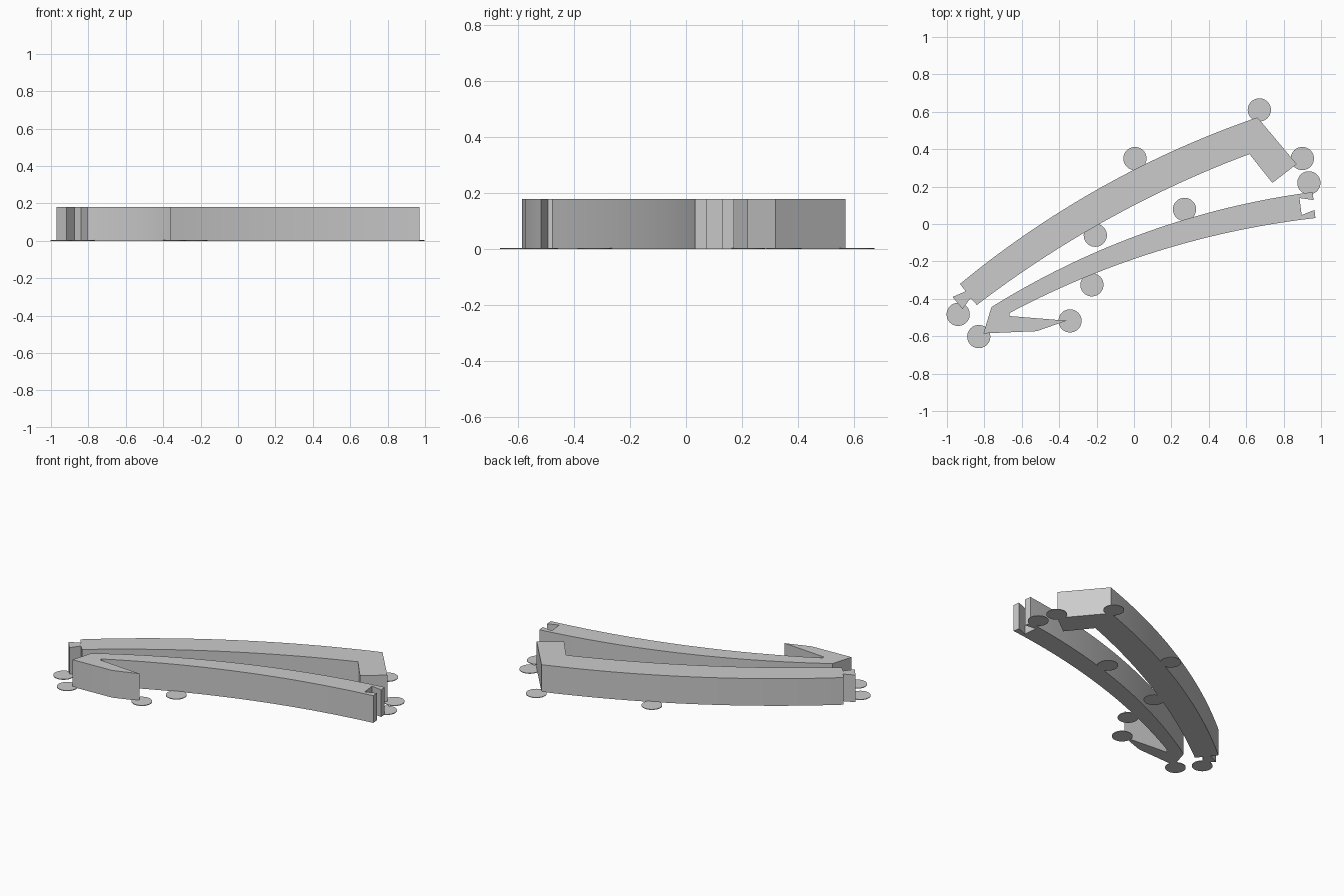
import bpy, bmesh, math
from mathutils import Vector

if "Cube" in bpy.data.objects:
    bpy.data.objects.remove(bpy.data.objects["Cube"])

HEIGHT = 0.18
DISC_R, DISC_H = 0.062, 0.004

grey = bpy.data.materials.new("plain grey")
grey.diffuse_color = (0.6, 0.6, 0.6, 1)
grey.use_nodes = True
grey.node_tree.nodes["Principled BSDF"].inputs["Base Color"].default_value = grey.diffuse_color


def arc(a, m, b, n=24):
    """Points on the circle arc from a through m to b."""
    a, m, b = Vector(a), Vector(m), Vector(b)
    d = 2 * (a.x * (m.y - b.y) + m.x * (b.y - a.y) + b.x * (a.y - m.y))
    A, M, B = a.length_squared, m.length_squared, b.length_squared
    c = Vector(((A * (m.y - b.y) + M * (b.y - a.y) + B * (a.y - m.y)) / d,
                (A * (b.x - m.x) + M * (a.x - b.x) + B * (m.x - a.x)) / d))
    r = (a - c).length
    t0 = math.atan2(a.y - c.y, a.x - c.x)
    t1 = math.atan2(b.y - c.y, b.x - c.x)
    return [(c.x + r * math.cos(t0 + (t1 - t0) * i / n),
             c.y + r * math.sin(t0 + (t1 - t0) * i / n)) for i in range(n + 1)]


def finish(ob):
    ob.data.materials.append(grey)
    bpy.ops.object.select_all(action='DESELECT')
    ob.select_set(True)
    bpy.context.view_layer.objects.active = ob
    bpy.ops.object.shade_smooth_by_angle(angle=math.radians(20))


def extrude_outline(name, outline, height):
    bm = bmesh.new()
    face = bm.faces.new([bm.verts.new((x, y, 0)) for x, y in outline])
    top = bmesh.ops.extrude_face_region(bm, geom=[face])["geom"]
    bmesh.ops.translate(bm, vec=(0, 0, height),
                        verts=[v for v in top if isinstance(v, bmesh.types.BMVert)])
    bmesh.ops.recalc_face_normals(bm, faces=bm.faces)
    caps = [f for f in bm.faces if len(f.verts) > 4]
    bmesh.ops.triangulate(bm, faces=caps)
    me = bpy.data.meshes.new(name)
    bm.to_mesh(me)
    bm.free()
    ob = bpy.data.objects.new(name, me)
    bpy.context.collection.objects.link(ob)
    finish(ob)


# Wide arm: curved bar, hook at the right, notched tab at the left
wide = arc((-0.93, -0.32), (0, 0.29), (0.66, 0.57))
wide += [(0.87, 0.32), (0.74, 0.22)]
wide += arc((0.617, 0.374), (0, 0.10), (-0.84, -0.433))
wide += [(-0.874, -0.396), (-0.917, -0.455), (-0.97, -0.39), (-0.90, -0.36)]
extrude_outline("wide_arm", wide, HEIGHT)

# Narrow arm: curved bar, slot at the right, folded-back barb at the left
narrow = arc((-0.762, -0.444), (0, -0.068), (0.955, 0.171))
narrow += [(0.96, 0.128), (0.885, 0.139), (0.896, 0.048), (0.965, 0.075)]
narrow += arc((0.97, 0.032), (0, -0.187), (-0.666, -0.476))
narrow += [(-0.666, -0.492), (-0.36, -0.517), (-0.52, -0.573), (-0.805, -0.585)]
extrude_outline("narrow_arm", narrow, HEIGHT)

# Thin round pads on the ground along the arms
pads = [(0.67, 0.61), (0.005, 0.35), (0.90, 0.35), (0.935, 0.22), (0.27, 0.078),
        (-0.207, -0.06), (-0.225, -0.325), (-0.342, -0.518), (-0.94, -0.483), (-0.83, -0.602)]
for i, (x, y) in enumerate(pads):
    bpy.ops.mesh.primitive_cylinder_add(vertices=40, radius=DISC_R, depth=DISC_H,
                                        location=(x, y, DISC_H / 2))
    bpy.context.object.name = f"pad_{i + 1}"
    finish(bpy.context.object)
